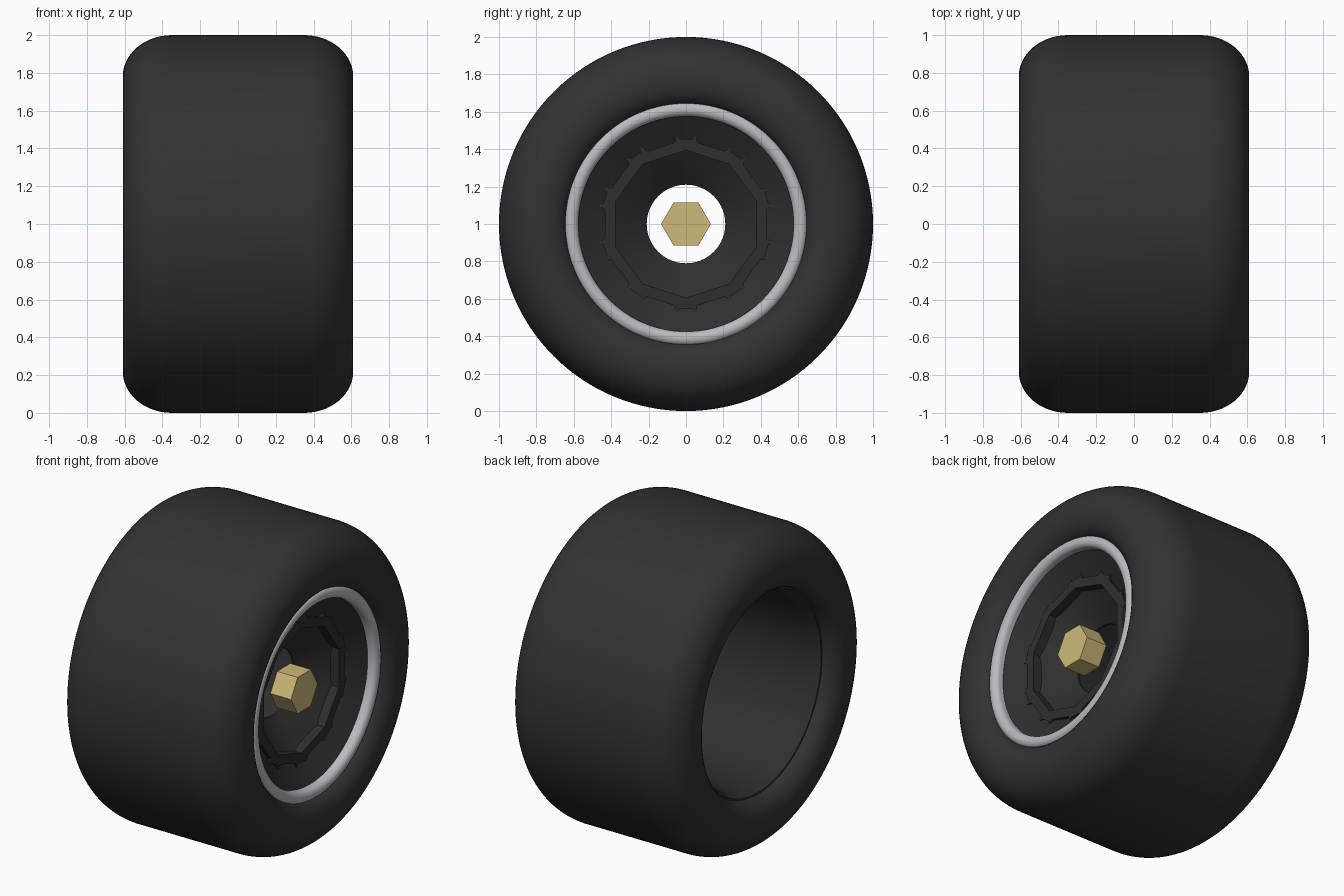
import bpy
import bmesh
from math import sin, cos, pi, radians

cube = bpy.data.objects.get("Cube")
if cube:
    bpy.data.objects.remove(cube, do_unlink=True)

AXLE_Z = 1.0


def material(name, rgb, rough):
    mat = bpy.data.materials.new(name)
    mat.use_nodes = True
    colour = (*rgb, 1)
    mat.diffuse_color = colour
    bsdf = mat.node_tree.nodes["Principled BSDF"]
    bsdf.inputs["Base Color"].default_value = colour
    bsdf.inputs["Roughness"].default_value = rough
    return mat


rubber = material("black rubber", (0.032, 0.032, 0.032), 0.8)
dark_metal = material("dark metal", (0.028, 0.028, 0.028), 0.6)
silver = material("silver", (0.5, 0.5, 0.52), 0.4)
brass = material("brass", (0.62, 0.49, 0.19), 0.4)


def finish(bm, name, mat, smooth_angle=None):
    bmesh.ops.recalc_face_normals(bm, faces=bm.faces)
    mesh = bpy.data.meshes.new(name)
    bm.to_mesh(mesh)
    bm.free()
    obj = bpy.data.objects.new(name, mesh)
    bpy.context.collection.objects.link(obj)
    mesh.materials.append(mat)
    if smooth_angle:
        bpy.ops.object.select_all(action="DESELECT")
        obj.select_set(True)
        bpy.context.view_layer.objects.active = obj
        bpy.ops.object.shade_smooth_by_angle(angle=radians(smooth_angle))
    return obj


def bridge(bm, rings):
    """Join a closed series of vertex rings with quads."""
    for a, b in zip(rings, rings[1:] + rings[:1]):
        for i in range(len(a)):
            j = (i + 1) % len(a)
            bm.faces.new((a[i], a[j], b[j], b[i]))


def ring_at(bm, x, polar):
    return [bm.verts.new((x, r * sin(t), AXLE_Z + r * cos(t))) for t, r in polar]


def lathe(name, profile, mat, steps=128):
    """Revolve a closed (x, radius) profile about the axle."""
    bm = bmesh.new()
    turns = [2 * pi * i / steps for i in range(steps)]
    bridge(bm, [ring_at(bm, x, [(t, r) for t in turns]) for x, r in profile])
    return finish(bm, name, mat, 35)


def arc(cx, cr, ax, ar, start, end, n):
    """Elliptical arc in (x, radius), angles measured from the axle direction."""
    steps = [radians(start + (end - start) * i / n) for i in range(n + 1)]
    return [(cx + ax * cos(t), cr + ar * sin(t)) for t in steps]


# Tyre: rounded shoulders, flat tread, sidewalls rolling in to the bead
half = arc(0.51, 0.76, 0.10, 0.125, -90, 0, 8) + arc(0.35, 0.78, 0.26, 0.22, 0, 90, 14)
half = [(0.51, 0.625)] + half
lathe("tyre", half + [(-x, r) for x, r in reversed(half)], rubber)

# Hollow barrel under the tyre, open at the back
lathe("rim_barrel", [(-0.51, 0.628), (-0.47, 0.605), (-0.40, 0.595), (0.50, 0.58),
                     (0.50, 0.63)], dark_metal)

# Bright rounded lip on the outer side
lathe("rim_lip", [(0.48, 0.65)] + arc(0.53, 0.6125, 0.035, 0.0375, 90, -90, 12)
      + [(0.48, 0.575)], silver)

# Dished wheel face with an open centre
lathe("wheel_face", [(0.51, 0.58), (0.43, 0.45), (0.40, 0.40), (0.25, 0.21),
                     (0.235, 0.21), (0.38, 0.41), (0.48, 0.58)], dark_metal)

# Ten-sided retaining ring with a pair of horns at each corner
TOOTH = [(-8, 0.44), (-6, 0.475), (-4, 0.455), (4, 0.455), (6, 0.475), (8, 0.44)]
SIDES = 10
outer, inner = [], []
for k in range(SIDES):
    for offset, radius in TOOTH:
        t = 2 * pi * k / SIDES + radians(offset)
        outer.append((t, radius))
        # Points on the straight inner edges of the decagon
        edge = 2 * pi / SIDES
        inner.append((t, 0.395 * cos(edge / 2) / cos(edge / 2 - abs(radians(offset)))))
    # Corner of the inner decagon falls between the middle tooth points
    corner = 2 * pi * k / SIDES
    outer.insert(len(outer) - 3, (corner, 0.454))
    inner.insert(len(inner) - 3, (corner, 0.395))
bm = bmesh.new()
bridge(bm, [ring_at(bm, 0.445, outer), ring_at(bm, 0.445, inner),
            ring_at(bm, 0.385, inner), ring_at(bm, 0.385, outer)])
finish(bm, "retaining_ring", dark_metal)

# Hexagonal centre nut
bm = bmesh.new()
hexagon = [(pi / 2 + 2 * pi * i / 6, 0.133) for i in range(6)]
back, front = ring_at(bm, 0.32, hexagon), ring_at(bm, 0.465, hexagon)
for i in range(6):
    j = (i + 1) % 6
    bm.faces.new((back[i], back[j], front[j], front[i]))
bm.faces.new(back)
bm.faces.new(front)
finish(bm, "centre_nut", brass)
